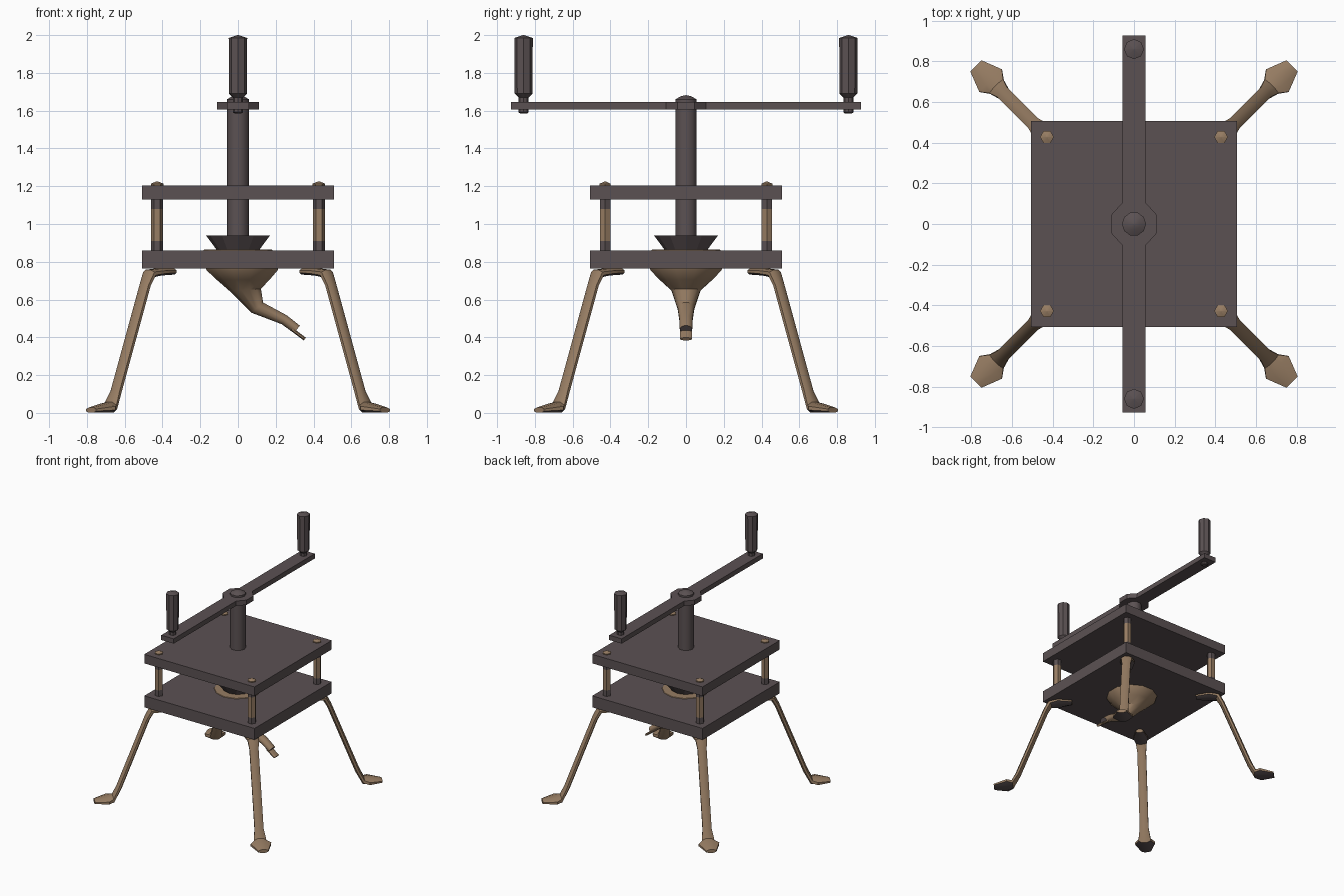
import bpy, bmesh, math
from mathutils import Vector, Matrix

if "Cube" in bpy.data.objects:
    bpy.data.objects.remove(bpy.data.objects["Cube"])


def material(name, rgb):
    m = bpy.data.materials.new(name)
    m.diffuse_color = (*rgb, 1)
    m.use_nodes = True
    m.node_tree.nodes["Principled BSDF"].inputs["Base Color"].default_value = m.diffuse_color
    return m


IRON = material("dark iron", (0.105, 0.083, 0.086))
BRASS = material("aged brown", (0.31, 0.205, 0.125))


def finish(name, bm, main=0, rule=None, smooth=False):
    """Turn a bmesh into an object; rule(face) gives the material index."""
    bmesh.ops.recalc_face_normals(bm, faces=bm.faces[:])
    bm.normal_update()
    for f in bm.faces:
        f.material_index = rule(f) if rule else main
    me = bpy.data.meshes.new(name)
    bm.to_mesh(me)
    bm.free()
    me.materials.append(IRON)
    me.materials.append(BRASS)
    ob = bpy.data.objects.new(name, me)
    bpy.context.collection.objects.link(ob)
    if smooth:
        bpy.ops.object.select_all(action='DESELECT')
        ob.select_set(True)
        bpy.context.view_layer.objects.active = ob
        bpy.ops.object.shade_smooth_by_angle(angle=math.radians(40))
    return ob


def skin(bm, rings):
    """Bridge equal rings of points and cap both ends."""
    vs = [[bm.verts.new(p) for p in r] for r in rings]
    n = len(vs[0])
    for a, b in zip(vs, vs[1:]):
        for i in range(n):
            j = (i + 1) % n
            bm.faces.new((a[i], a[j], b[j], b[i]))
    bm.faces.new(vs[0])
    bm.faces.new(vs[-1])


def lathe(name, profile, n, x=0, y=0, phase=0.0, **kw):
    bm = bmesh.new()
    rings = []
    for r, z in profile:
        r = max(r, 0.002)
        rings.append([(x + r * math.cos(phase + math.tau * i / n),
                       y + r * math.sin(phase + math.tau * i / n), z) for i in range(n)])
    skin(bm, rings)
    return finish(name, bm, **kw)


def loft(name, sections, n, turn=0.0, **kw):
    """Sections (x, z, half width, half thickness, path angle) in the xz plane."""
    bm = bmesh.new()
    rings = []
    for x, z, w, t, a in sections:
        a = math.radians(a)
        ring = []
        for i in range(n):
            q = math.tau * (i + 0.5) / n
            c, s = math.cos(q) * w, math.sin(q) * t
            ring.append((x - math.sin(a) * s, c, z + math.cos(a) * s))
        rings.append(ring)
    skin(bm, rings)
    bmesh.ops.rotate(bm, verts=bm.verts[:], matrix=Matrix.Rotation(turn, 3, 'Z'))
    return finish(name, bm, **kw)


def box(name, hx, hy, z0, z1):
    bm = bmesh.new()
    skin(bm, [[(-hx, -hy, z), (hx, -hy, z), (hx, hy, z), (-hx, hy, z)] for z in (z0, z1)])
    return finish(name, bm)


# Square plates
box("lower_plate", 0.507, 0.507, 0.765, 0.86)
box("upper_plate", 0.507, 0.507, 1.13, 1.205)

# Corner posts with bolt heads
for k, (sx, sy) in enumerate(((1, 1), (-1, 1), (-1, -1), (1, -1))):
    lathe(f"corner_post_{k}",
          [(0.032, 0.85), (0.032, 0.91), (0.032, 1.08), (0.032, 1.195), (0.034, 1.213), (0, 1.226)],
          6, 0.428 * sx, 0.428 * sy, smooth=True,
          rule=lambda f: int(0.91 < f.calc_center_median().z < 1.08
                             or f.calc_center_median().z > 1.2))

# Central shaft with domed cap, and the press cone beneath it
lathe("press_shaft", [(0.059, 0.865), (0.059, 1.66), (0.03, 1.676), (0, 1.682)], 10, smooth=True)
lathe("press_cone", [(0.115, 0.866), (0.17, 0.94)], 12)
lathe("funnel_lip", [(0.185, 0.855), (0.18, 0.864)], 12, main=1)

# Crank arm with octagonal hub
bm = bmesh.new()
hub = [(0.12 * math.cos(math.radians(a)), 0.12 * math.sin(math.radians(a)))
       for a in (-62, -22.5, 22.5, 62)]
side = [(0.057, -0.927)] + hub + [(0.057, 0.927)]
outline = side + [(-x, -y) for x, y in side]
skin(bm, [[(x, y, z) for x, y in outline] for z in (1.605, 1.645)])
finish("crank_arm", bm)

# Handle grips at both ends of the arm
for s, label in ((-1, "front"), (1, "back")):
    lathe(f"{label}_grip",
          [(0.018, 1.585), (0.027, 1.592), (0.027, 1.67), (0.047, 1.69), (0.049, 1.985), (0, 2.0)],
          8, 0, 0.86 * s, smooth=True)

# Four splayed legs, each with a mounting tab and a foot
R2 = math.sqrt(2)
leg = [(0.345, 0.748, 0.030, 0.017, 0), (0.42, 0.746, 0.062, 0.020, 0),
       (0.468, 0.738, 0.046, 0.026, -35), (0.492, 0.675, 0.037, 0.021, -69),
       (0.645, 0.115, 0.037, 0.021, -69), (0.676, 0.030, 0.052, 0.030, -12),
       (0.705, 0.025, 0.085, 0.026, -4), (0.778, 0.015, 0.042, 0.015, 0)]
leg = [(x * R2, z, w, t, a) for x, z, w, t, a in leg]
for k in range(4):
    loft(f"leg_{k}", leg, 8, math.radians(45 + 90 * k), smooth=True,
         rule=lambda f: int(f.normal.z > -0.62))

# Drain funnel with angled spout
loft("drain_funnel",
     [(0.022, 0.770, 0.20, 0.20, -90), (0.022, 0.755, 0.195, 0.195, -90),
      (0.027, 0.705, 0.145, 0.145, -90), (0.040, 0.650, 0.080, 0.085, -85),
      (0.103, 0.557, 0.046, 0.042, -48), (0.245, 0.493, 0.036, 0.028, -30),
      (0.312, 0.442, 0.034, 0.026, -38)],
     12, smooth=True,
     rule=lambda f: int(not (len(f.verts) > 4 and f.normal.x > 0.3)))
loft("spout_lip", [(0.285, 0.442, 0.033, 0.010, -38), (0.354, 0.391, 0.033, 0.010, -38)],
     8, main=1)
